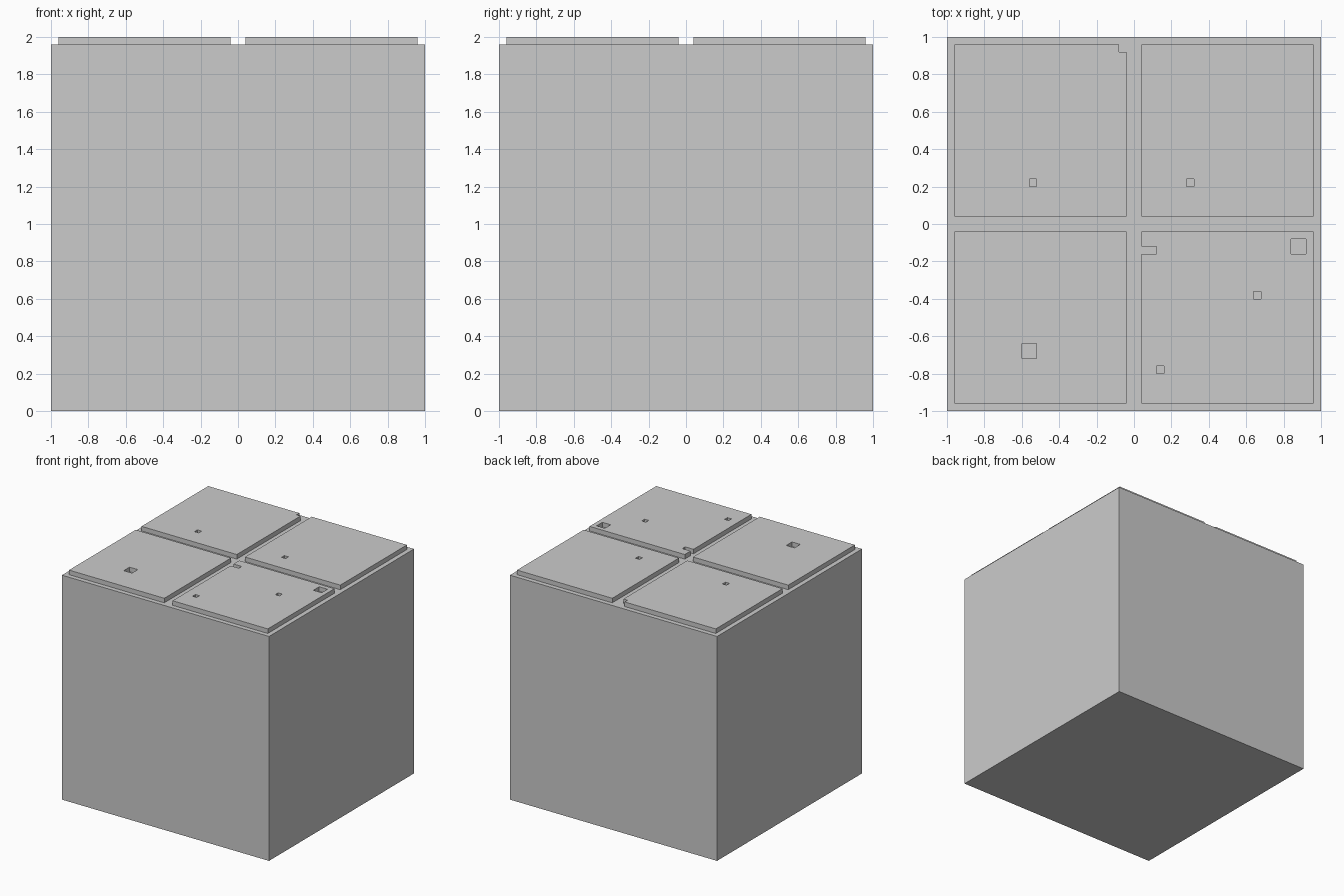
import bpy
import bmesh

if "Cube" in bpy.data.objects:
    bpy.data.objects.remove(bpy.data.objects["Cube"])

U = 0.04           # grid unit of the whole design
TOP, HALF = 2.0, 1.0


def finish(bm, name):
    bmesh.ops.recalc_face_normals(bm, faces=bm.faces[:])
    mesh = bpy.data.meshes.new(name)
    bm.to_mesh(mesh)
    bm.free()
    obj = bpy.data.objects.new(name, mesh)
    bpy.context.collection.objects.link(obj)
    return obj


def plate(name, x0, y0, size, cutouts):
    """Square raised plate; cutouts are (x, y, width, depth) in grid units."""
    xs = sorted({x0, x0 + size} | {v for x, y, w, d in cutouts for v in (x, x + w)})
    ys = sorted({y0, y0 + size} | {v for x, y, w, d in cutouts for v in (y, y + d)})
    bm = bmesh.new()
    verts = {(x, y): bm.verts.new((x * U, y * U, TOP - U)) for x in xs for y in ys}
    for xa, xb in zip(xs, xs[1:]):
        for ya, yb in zip(ys, ys[1:]):
            if any(x <= xa < x + w and y <= ya < y + d for x, y, w, d in cutouts):
                continue
            bm.faces.new([verts[p] for p in ((xa, ya), (xb, ya), (xb, yb), (xa, yb))])
    loose = [v for v in bm.verts if not v.link_faces]
    bmesh.ops.delete(bm, geom=loose, context='VERTS')
    # Give the plate its thickness
    raised = bmesh.ops.extrude_face_region(bm, geom=bm.faces[:], use_keep_orig=True)["geom"]
    bmesh.ops.translate(bm, vec=(0, 0, U),
                        verts=[g for g in raised if isinstance(g, bmesh.types.BMVert)])
    return finish(bm, name)


# Solid block body
bm = bmesh.new()
bmesh.ops.create_cube(bm, size=1)
height = TOP - U
bmesh.ops.scale(bm, vec=(2 * HALF, 2 * HALF, height), verts=bm.verts[:])
bmesh.ops.translate(bm, vec=(0, 0, height / 2), verts=bm.verts[:])
finish(bm, "block_body")

# Four top plates with pits and chipped edges
plate("plate_front_left", -24, -24, 23, [(-15, -18, 2, 2)])
plate("plate_front_right", 1, -24, 23,
      [(1, -4, 2, 1), (21, -4, 2, 2), (16, -10, 1, 1), (3, -20, 1, 1)])
plate("plate_back_left", -24, 1, 23, [(-14, 5, 1, 1), (-2, 23, 1, 1)])
plate("plate_back_right", 1, 1, 23, [(7, 5, 1, 1)])
